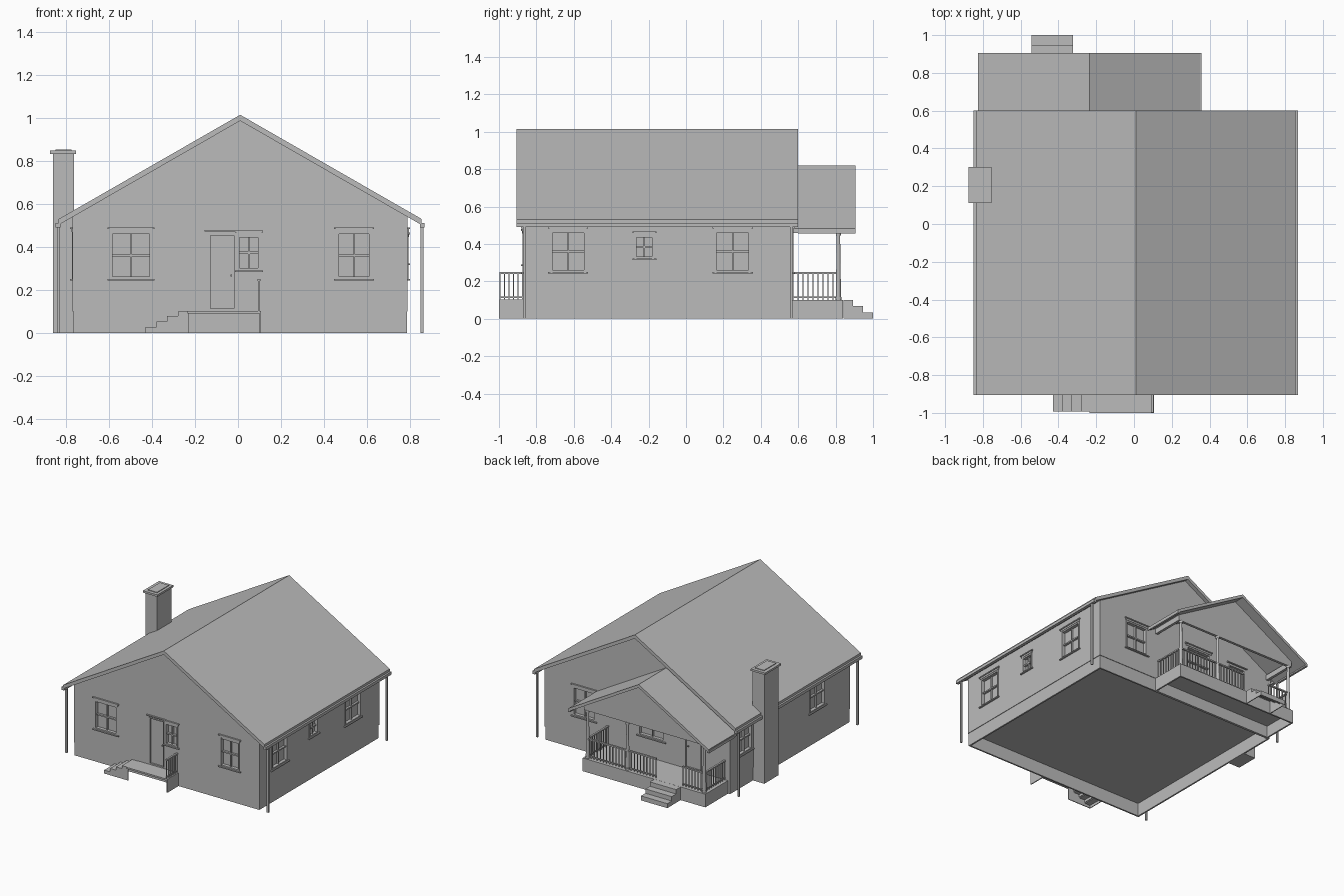
import bpy, bmesh, math
from mathutils import Vector

if "Cube" in bpy.data.objects:
    bpy.data.objects.remove(bpy.data.objects["Cube"])

grey = bpy.data.materials.new("plain_grey")
grey.diffuse_color = (0.5, 0.5, 0.5, 1)
grey.use_nodes = True
grey.node_tree.nodes["Principled BSDF"].inputs["Base Color"].default_value = grey.diffuse_color


def finish(name, bm):
    bmesh.ops.recalc_face_normals(bm, faces=bm.faces)
    me = bpy.data.meshes.new(name)
    bm.to_mesh(me)
    bm.free()
    me.materials.append(grey)
    ob = bpy.data.objects.new(name, me)
    bpy.context.collection.objects.link(ob)
    return ob


def add_box(bm, x0, x1, y0, y1, z0, z1):
    vs = bmesh.ops.create_cube(bm, size=1)["verts"]
    for v in vs:
        v.co = Vector(((x0 + x1) / 2 + v.co.x * (x1 - x0),
                       (y0 + y1) / 2 + v.co.y * (y1 - y0),
                       (z0 + z1) / 2 + v.co.z * (z1 - z0)))


def boxes(name, items):
    bm = bmesh.new()
    for b in items:
        add_box(bm, *b)
    return finish(name, bm)


def prism(name, pts, lo, hi, axis="y"):
    """Extrude a profile of (horizontal, z) points along x or y."""
    bm = bmesh.new()
    put = (lambda h, z, t: (h, t, z)) if axis == "y" else (lambda h, z, t: (t, h, z))
    a = [bm.verts.new(put(h, z, lo)) for h, z in pts]
    b = [bm.verts.new(put(h, z, hi)) for h, z in pts]
    bm.faces.new(a)
    bm.faces.new(b[::-1])
    for i in range(len(pts)):
        j = (i + 1) % len(pts)
        bm.faces.new((a[i], a[j], b[j], b[i]))
    return finish(name, bm)


def ring(x0, x1, y0, y1, z0, z1, t):
    """Four thin walls around a rectangle."""
    return [(x0, x1, y0, y0 + t, z0, z1), (x0, x1, y1 - t, y1, z0, z1),
            (x0, x0 + t, y0 + t, y1 - t, z0, z1), (x1 - t, x1, y0 + t, y1 - t, z0, z1)]


WX0, WX1, WY0, WY1 = -0.77, 0.79, -0.87, 0.57
RX, SLOPE = 0.01, 0.574


def gable_roof(name, cx, half, top, thick, y0, y1):
    e = top - half * SLOPE
    return prism(name, [(cx - half, e), (cx, top), (cx + half, e), (cx + half, e - thick),
                        (cx, top - thick), (cx - half, e - thick)], y0, y1)


# Foundation skirt and floor, hollow below
boxes("foundation", ring(WX0 + .004, WX1 - .004, WY0 + .004, WY1 - .004, 0, .102, .012))

# Main walls with gables
under = 0.989
wall_top = lambda x: under - abs(x - RX) * SLOPE
walls = prism("walls", [(WX0, .1), (WX1, .1), (WX1, wall_top(WX1)), (RX, under),
                        (WX0, wall_top(WX0))], WY0, WY1)

# Main roof, gutters and downspouts
gable_roof("main_roof", RX, 0.845, 1.015, 0.028, -0.905, 0.60)
boxes("gutters", [(RX + s * .848 - .011, RX + s * .848 + .011, -.905, .60, .49, .512) for s in (-1, 1)])
boxes("downspouts", [(RX + s * .846 - .007, RX + s * .846 + .007, y - .006, y + .006, 0, .495)
                     for s in (-1, 1) for y in (WY0 + .007, WY1 - .007)])

# Chimney with cap
boxes("chimney", [(-.862, -.763, .12, .292, 0, .835)])
boxes("chimney_cap", [(-.875, -.755, .11, .302, .833, .848), (-.85, -.775, .135, .277, .848, .853)])

# Windows and doors: recesses are cut, frames are added
cuts, frames, doors = [], [], []


def wall_box(side, u0, u1, d0, d1, z0, z1):
    """Box on a wall: u runs along the wall, d points outward."""
    if side == "front":
        return (u0, u1, WY0 - d1, WY0 - d0, z0, z1)
    if side == "back":
        return (u0, u1, WY1 + d0, WY1 + d1, z0, z1)
    if side == "left":
        return (WX0 - d1, WX0 - d0, u0, u1, z0, z1)
    return (WX1 + d0, WX1 + d1, u0, u1, z0, z1)


def window(side, u0, u1, z0, z1):
    def add(*a):
        frames.append(wall_box(side, *a))
    t, mid, c = .011, (z0 + z1) / 2, (u0 + u1) / 2
    cuts.append(wall_box(side, u0, u1, -.022, .05, z0, z1))
    for a in (u0, u1 - t):
        add(a, a + t, -.024, .004, z0, z1)
    for b in (z0, z1 - t):
        add(u0, u1, -.024, .003, b, b + t)
    add(u0 + t, u1 - t, -.024, -.006, mid - .005, mid + .005)
    add(c - .004, c + .004, -.024, -.008, z0, z1)
    add(u0 - .012, u1 + .012, -.003, .012, z1 + .013, z1 + .021)
    add(u0 - .004, u1 + .004, -.003, .006, z1, z1 + .013)
    add(u0 - .012, u1 + .012, -.003, .012, z0 - .007, z0 + .001)


def door(side, u0, u1, z0, z1):
    cuts.append(wall_box(side, u0, u1, -.025, .05, z0, z1))
    doors.append(wall_box(side, u0 + .006, u1 - .006, -.027, -.012, z0, z1 - .006))
    k = u1 - .02
    doors.append(wall_box(side, k - .004, k + .004, -.014, -.004, z0 + .15, z0 + .16))
    for a in (u0, u1 - .006):
        frames.append(wall_box(side, a, a + .006, -.027, .004, z0, z1))
    frames.append(wall_box(side, u0, u1, -.027, .004, z1 - .006, z1))
    frames.append(wall_box(side, u0 - .02, u1 + .02, -.003, .012, z1 + .012, z1 + .019))


for side, u0, u1, z0, z1 in (
        ("front", -.595, -.402, .25, .47), ("front", .46, .622, .25, .47),
        ("front", -.003, .105, .29, .455),
        ("right", -.725, -.535, .25, .47), ("right", .153, .345, .25, .47),
        ("right", -.275, -.17, .322, .445),
        ("left", -.57, -.38, .25, .47), ("left", .31, .47, .25, .47),
        ("back", .36, .55, .25, .47), ("back", -.22, .0, .25, .47)):
    window(side, u0, u1, z0, z1)
door("front", -.135, -.012, .112, .46)
door("back", -.53, -.39, .112, .46)

cutter = boxes("opening_cutter", cuts)
cutter.hide_render = True
cutter.hide_viewport = True
mod = walls.modifiers.new("openings", "BOOLEAN")
mod.object = cutter
mod.operation = "DIFFERENCE"
mod.solver = "EXACT"
boxes("window_frames", frames)
boxes("doors", doors)


def railing(axis, lo, hi, c):
    """Handrail, bottom rail and balusters along x or y."""
    def bar(a, b, w, z0, z1):
        return (a, b, c - w, c + w, z0, z1) if axis == "x" else (c - w, c + w, a, b, z0, z1)
    out = [bar(lo, hi, .007, .24, .25), bar(lo, hi, .004, .112, .119)]
    n = max(2, round((hi - lo) / .026))
    for i in range(n + 1):
        u = lo + .003 + (hi - lo - .006) * i / n
        out.append(bar(u - .003, u + .003, .003, .1, .242))
    return out


def stairs(name, axis, start, run, heights, lo, hi):
    """Hollow stairs rising from start; run is the signed tread depth."""
    pts = [(start, 0)]
    for i, h in enumerate(heights):
        pts += [(start + run * i, h), (start + run * (i + 1), h)]
    pts.append((start + run * len(heights), 0))
    for tag, a in (("a", lo), ("b", hi - .006)):
        prism(name + "_side_" + tag, pts, a, a + .006, axis)
    plates, prev = [], 0
    s = math.copysign(.005, run)
    for i, h in enumerate(heights):
        h0, h1 = start + run * i, start + run * (i + 1)
        for p, q, z0, z1 in ((h0, h1, h - .006, h), (h0, h0 + s, prev, h)):
            p, q = min(p, q), max(p, q)
            plates.append((p, q, lo, hi, z0, z1) if axis == "y" else (lo, hi, p, q, z0, z1))
        prev = h
    boxes(name + "_treads", plates)


# Front landing, open below, with an end panel, rail and stairs
boxes("front_landing", [(-.235, .107, -1, WY0 + .01, .09, .102), (.1, .107, -1, WY0 + .01, 0, .1)])
boxes("front_rail", railing("y", -.998, WY0, .097))
stairs("front_stairs", "y", -.43, .05, (.026, .052, .077, .1), -.992, WY0 + .01)

# Rear porch deck
PX0, PX1, PY, PC = -.75, .28, .84, -.235
boxes("porch_deck", [(PX0, PX1, WY1 - .01, PY, .088, .1)]
      + ring(PX0, PX1, WY1 - .01, PY, 0, .09, .012))
stairs("porch_stairs", "x", 1.0, -.053, (.034, .067, .1), -.543, -.322)

# Tapered porch posts with base and capital
bm = bmesh.new()
for x in (.255, -.08, -.725):
    for r1, r2, z0, z1 in ((.014, .009, .1, .45), (.016, .016, .1, .115), (.014, .014, .445, .462)):
        res = bmesh.ops.create_cone(bm, cap_ends=True, segments=12, radius1=r1, radius2=r2, depth=z1 - z0)
        bmesh.ops.translate(bm, verts=res["verts"], vec=(x, .815, (z0 + z1) / 2))
finish("porch_posts", bm)

# Porch railings
boxes("porch_rails", railing("x", -.322, .255, .815) + railing("x", -.725, -.543, .815)
      + railing("y", WY1, .815, .255) + railing("y", WY1, .815, -.725))

# Porch roof, gable panel and beams
gable_roof("porch_roof", PC, .588, .82, .024, WY1 - .005, .905)
gz = .797
gh = .515
prism("porch_gable", [(PC - gh, .46), (PC + gh, .46), (PC + gh, gz - gh * SLOPE), (PC, gz),
                      (PC - gh, gz - gh * SLOPE)], .805, .825)
boxes("porch_beams", [(x - .01, x + .01, WY1 - .005, .825, .46, .50) for x in (PC - gh + .01, PC + gh - .01)])
boxes("porch_gutters", [(PC + s * .584 - .008, PC + s * .584 + .008, WY1 + .03, .905, .455, .475)
                        for s in (-1, 1)])
